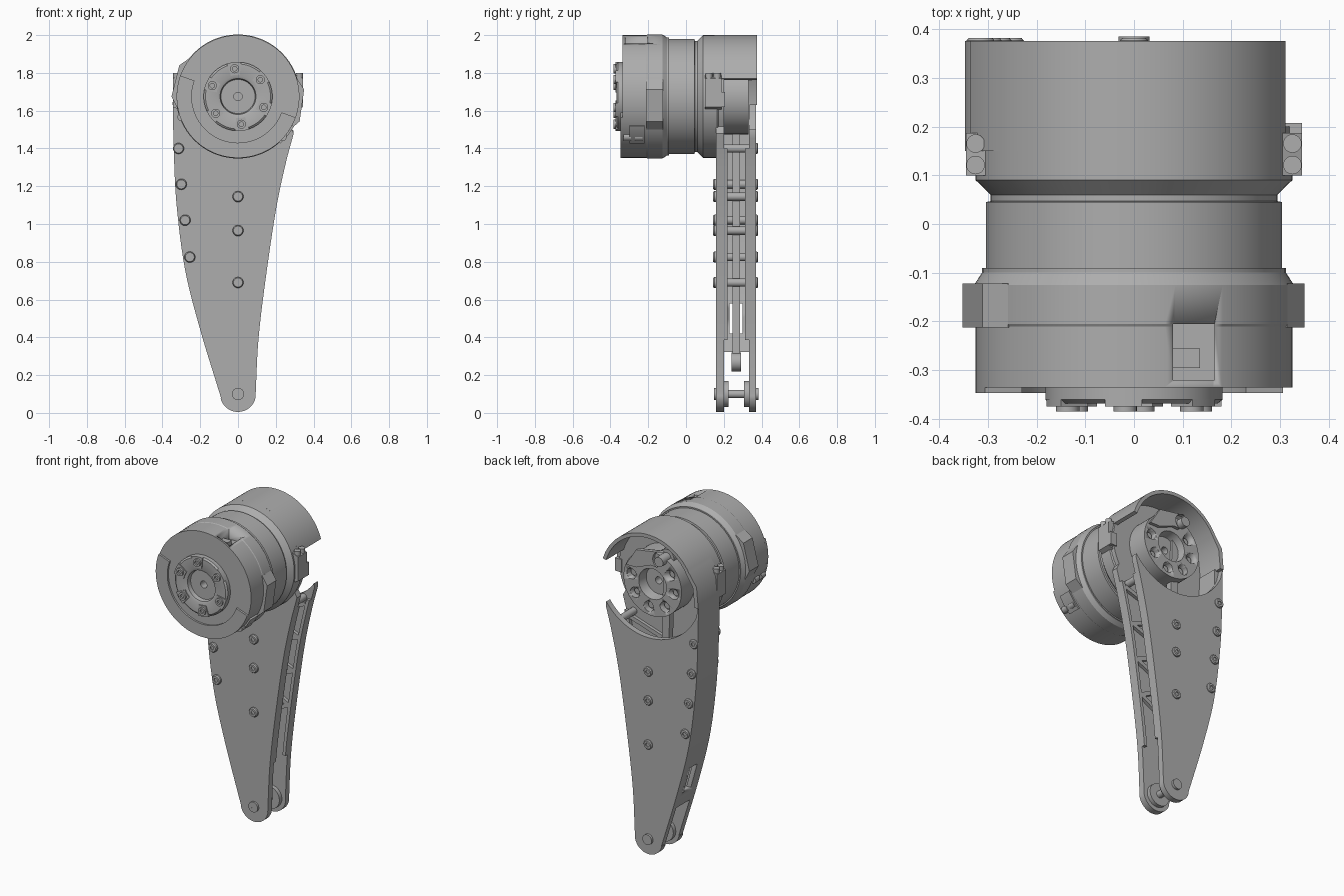
import bpy, bmesh, math
from math import sin, cos, pi, radians
from mathutils import Vector

if "Cube" in bpy.data.objects:
    bpy.data.objects.remove(bpy.data.objects["Cube"])

CZ = 1.675  # height of the motor axis


def material(name, v):
    m = bpy.data.materials.new(name)
    m.use_nodes = True
    m.diffuse_color = (v, v, v, 1)
    m.node_tree.nodes["Principled BSDF"].inputs["Base Color"].default_value = (v, v, v, 1)
    return m


GREY = material("metal grey", 0.42)


def finish(name, bm):
    bmesh.ops.remove_doubles(bm, verts=bm.verts, dist=1e-5)
    bmesh.ops.recalc_face_normals(bm, faces=bm.faces)
    me = bpy.data.meshes.new(name)
    bm.to_mesh(me)
    bm.free()
    ob = bpy.data.objects.new(name, me)
    bpy.context.collection.objects.link(ob)
    me.materials.append(GREY)
    bpy.ops.object.select_all(action="DESELECT")
    ob.select_set(True)
    bpy.context.view_layer.objects.active = ob
    bpy.ops.object.shade_smooth_by_angle(angle=radians(30))
    return ob


def lathe(name, profile, x=0, z=CZ, seg=96):
    """Turn a closed (radius, y) profile around a y-parallel axis."""
    bm = bmesh.new()
    vs = [bm.verts.new((x + r, y, z)) for r, y in profile]
    es = [bm.edges.new((vs[i], vs[(i + 1) % len(vs)])) for i in range(len(vs))]
    bmesh.ops.spin(bm, geom=vs + es, cent=(x, 0, z), axis=(0, 1, 0), angle=2 * pi, steps=seg)
    return finish(name, bm)


def disc(name, x, z, r, y0, y1, seg=24, hole=0):
    return lathe(name, [(hole, y0), (r, y0), (r, y1), (hole, y1)], x, z, seg)


def slab(name, pts, y0, y1):
    """Extrude an (x, z) outline along y."""
    bm = bmesh.new()
    f = bm.faces.new([bm.verts.new((x, y0, z)) for x, z in pts])
    ext = bmesh.ops.extrude_face_region(bm, geom=[f])["geom"]
    bmesh.ops.translate(bm, vec=(0, y1 - y0, 0), verts=[g for g in ext if isinstance(g, bmesh.types.BMVert)])
    return finish(name, bm)


def box(name, x0, x1, y0, y1, z0, z1):
    return slab(name, [(x0, z0), (x1, z0), (x1, z1), (x0, z1)], y0, y1)


def arc(r, a0, a1, n=32, z=CZ, x=0):
    return [(x + r * cos(radians(a0 + (a1 - a0) * i / n)), z + r * sin(radians(a0 + (a1 - a0) * i / n)))
            for i in range(n + 1)]


def bar(name, a, b, w, y0, y1):
    """Straight flat bar between two (x, z) points."""
    a, b = Vector(a), Vector(b)
    n = (b - a).normalized().orthogonal() * w / 2
    return slab(name, [a + n, b + n, b - n, a - n], y0, y1)


def cut(target, *cutters):
    for c in cutters:
        m = target.modifiers.new("cut", "BOOLEAN")
        m.operation, m.object, m.solver = "DIFFERENCE", c, "EXACT"
        bpy.context.view_layer.objects.active = target
        bpy.ops.object.modifier_apply(modifier=m.name)
        bpy.data.objects.remove(c)


def smooth(pts, n=6):
    """Catmull-Rom curve through a few points."""
    p = [Vector(q) for q in pts]
    p = [2 * p[0] - p[1]] + p + [2 * p[-1] - p[-2]]
    out = []
    for a, b, c, d in zip(p, p[1:], p[2:], p[3:]):
        for i in range(n):
            t = i / n
            out.append(0.5 * (2 * b + (c - a) * t + (2 * a - 5 * b + 4 * c - d) * t * t
                              + (3 * b - a - 3 * c + d) * t ** 3))
    return [tuple(v) for v in out + [p[-2]]]


# Leg outline edges
left_edge = smooth([(-0.345, 1.64), (-0.34, 1.39), (-0.325, 1.1), (-0.28, 0.757), (-0.2, 0.44), (-0.09, 0.08)])
right_edge = smooth([(0.093, 0.09), (0.108, 0.386), (0.145, 0.7), (0.2, 1.07), (0.25, 1.31), (0.295, 1.48)])
foot = arc(0.095, 195, 350, 16, 0.1)
outline = left_edge + foot + right_edge


def edge_x(edge, z):
    for (xa, za), (xb, zb) in zip(edge, edge[1:]):
        if min(za, zb) <= z <= max(za, zb):
            return xa + (xb - xa) * (z - za) / (zb - za)


# Plates
slab("front_plate", outline + arc(0.32, -30, 176), 0.16, 0.2)
slab("back_plate", outline + arc(0.36, -36, -156, z=1.715), 0.333, 0.37)

# Closed edge wall with a slot near the foot
wall_line = [p for p in left_edge if p[1] > 0.3]
wall = slab("edge_wall", wall_line + [(x + 0.03, z) for x, z in reversed(wall_line)], 0.195, 0.335)
cut(wall, box("slot_cutter", -0.4, 0, 0.23, 0.3, 0.42, 0.58))

# Zigzag ribs and rims on the inner plate faces
for side, y0, y1 in (("front", 0.195, 0.22), ("back", 0.313, 0.34)):
    levels = [0.6 + 0.11 * i for i in range(8)]
    pts = [((edge_x(right_edge, z) - 0.02) if i % 2 else (edge_x(left_edge, z) + 0.04) * 0.35, z)
           for i, z in enumerate(levels)]
    for a, b in zip(pts, pts[1:]):
        bar(side + "_rib", a, b, 0.025, y0, y1)
    rim = [p for p in right_edge if 0.36 < p[1] < 1.4]
    slab(side + "_rim", rim + [(x - 0.02, z) for x, z in reversed(rim)], y0, y1)
    bar(side + "_spine", (0, 0.58), (-0.02, 1.32), 0.025, y0, y1)

# Screws and spacers
screws = [(0, 1.145), (0, 0.965), (0, 0.69), (-0.315, 1.4), (-0.3, 1.21), (-0.28, 1.02), (-0.255, 0.825)]
for x, z in screws:
    disc("spacer", x + (0.02 if x else 0), z, 0.022, 0.19, 0.34)
    lathe("front_screw", [(0.012, 0.165), (0.029, 0.165), (0.029, 0.15), (0.024, 0.143), (0.012, 0.143), (0.012, 0.15), (0, 0.15), (0, 0.165)], x, z, 20)
    lathe("back_screw", [(0.012, 0.365), (0.029, 0.365), (0.029, 0.376), (0.024, 0.382), (0.012, 0.382), (0.012, 0.375), (0, 0.375), (0, 0.365)], x, z, 20)
disc("upper_spacer", 0.22, 1.4, 0.022, 0.19, 0.34)

# Foot joint
disc("foot_pin", 0, 0.1, 0.022, 0.15, 0.385)
disc("foot_front_boss", 0, 0.1, 0.07, 0.195, 0.225, 32)
disc("foot_back_boss", 0, 0.1, 0.07, 0.308, 0.338, 32)
disc("foot_front_head", 0, 0.1, 0.032, 0.148, 0.165, hole=0.012)
disc("foot_back_head", 0, 0.1, 0.032, 0.365, 0.385, hole=0.012)

# Motor body, front to back
H = 0.022
housing = lathe("front_housing", [(H, -0.335), (0.325, -0.335), (0.325, -0.21), (0.328, -0.205), (0.328, -0.125),
                                  (0.312, -0.1), (0.312, -0.09), (H, -0.09)])
cut(housing, box("pocket_cutter", 0.08, 0.165, -0.32, -0.205, 1.93, 2.1))
box("pocket_step", 0.08, 0.135, -0.295, -0.255, 1.9, 1.955)
slab("front_cover", arc(0.325, 160, 340, 48) + arc(0.245, 340, 160, 48), -0.347, -0.33)
lathe("middle_body", [(H, -0.095), (0.304, -0.095), (0.304, 0.045), (0.294, 0.047), (0.294, 0.062), (H, 0.062)])
lathe("mount_ring", [(H, 0.06), (0.294, 0.06), (0.325, 0.09), (0.325, 0.165), (0.3, 0.2), (H, 0.2)])

# Housing lugs
for name, a in (("left_lug", -8), ("right_lug", 166)):
    pts = arc(0.3, a + 24, a - 24, 12) + [p for d in (-24, -14, 14, 24)
                                          for p in arc(0.328 if abs(d) > 20 else 0.352, a + d, a + d, 1)[:1]]
    slab(name, pts, -0.212, -0.122)
slab("lower_clamp", arc(0.3, -48, -28, 8) + arc(0.335, -28, -48, 8), -0.3, -0.22)
for y in (-0.31, -0.25):
    for a in (200, 318):
        p = arc(0.318, a, a, 1)[0]
        disc("clamp_screw", p[0], p[1], 0.022, y - 0.02, y + 0.02)

# Output hub with bolts
lathe("output_hub", [(H, -0.33), (H, -0.338), (0.09, -0.338), (0.095, -0.362), (0.108, -0.368), (0.172, -0.368), (0.182, -0.36), (0.182, -0.33)])
for k in range(6):
    x, z = arc(0.148, 37 + 60 * k, 0, 1)[0]
    lathe("hub_bolt", [(0, -0.36), (0.024, -0.36), (0.024, -0.385), (0.012, -0.385), (0.012, -0.372), (0, -0.372)], x, z, 20)
    a = 37 + 60 * k
    slab("hub_pad", arc(0.115, a - 12, a + 12, 4) + arc(0.183, a + 12, a - 12, 4), -0.374, -0.36)

# Open rear shell that runs down into the edge wall
shell_out = arc(0.325, 17, 150, 48) + [(-0.335, 1.76), (-0.347, 1.63)]
shell_in = [(-0.322, 1.63), (-0.31, 1.75)] + arc(0.303, 150, 17, 48)
slab("rear_shell", shell_out + shell_in, 0.15, 0.375)

# Side clamps with vertical screws
for s in (-1, 1):
    bm_pts = [(s * 0.3, 1.6), (s * 0.345, 1.62), (s * 0.345, 1.77), (s * 0.3, 1.79)]
    slab("side_clamp", bm_pts, 0.1, 0.187)
    for y in (0.121, 0.165):
        bm = bmesh.new()
        bmesh.ops.create_cone(bm, cap_ends=True, segments=20, radius1=0.019, radius2=0.019, depth=0.03)
        bmesh.ops.translate(bm, vec=(s * 0.325, y, 1.785), verts=bm.verts)
        finish("clamp_bolt", bm)
box("clamp_tab", 0.3, 0.345, 0.187, 0.207, 1.62, 1.7)

# Crank disc, arm and pushrod
crank = lathe("crank_disc", [(H, 0.195), (0.2, 0.195), (0.2, 0.33), (0.095, 0.33), (0.085, 0.27), (H, 0.27)], seg=64)
for k in range(8):
    if k not in (1, 2):
        x, z = arc(0.148, 10 + 45 * k, 0, 1)[0]
        cut(crank, disc("hole_cutter", x, z, 0.032, 0.29, 0.36))
        disc("crank_bolt", x, z, 0.02, 0.285, 0.305)
PIN = (-0.07, 1.845)
slab("crank_arm", arc(0.055, -60, 100, 12, PIN[1], PIN[0]) + [(0.1, 1.87), (0.17, 1.76), (0.1, 1.76), (0, 1.8)], 0.325, 0.35)
disc("crank_pin", *PIN, 0.03, 0.22, 0.37)
bar("pushrod", PIN, (-0.03, 0.26), 0.05, 0.245, 0.285)
disc("pushrod_end", -0.03, 0.27, 0.05, 0.24, 0.29)
disc("pushrod_top", *PIN, 0.05, 0.24, 0.29)
